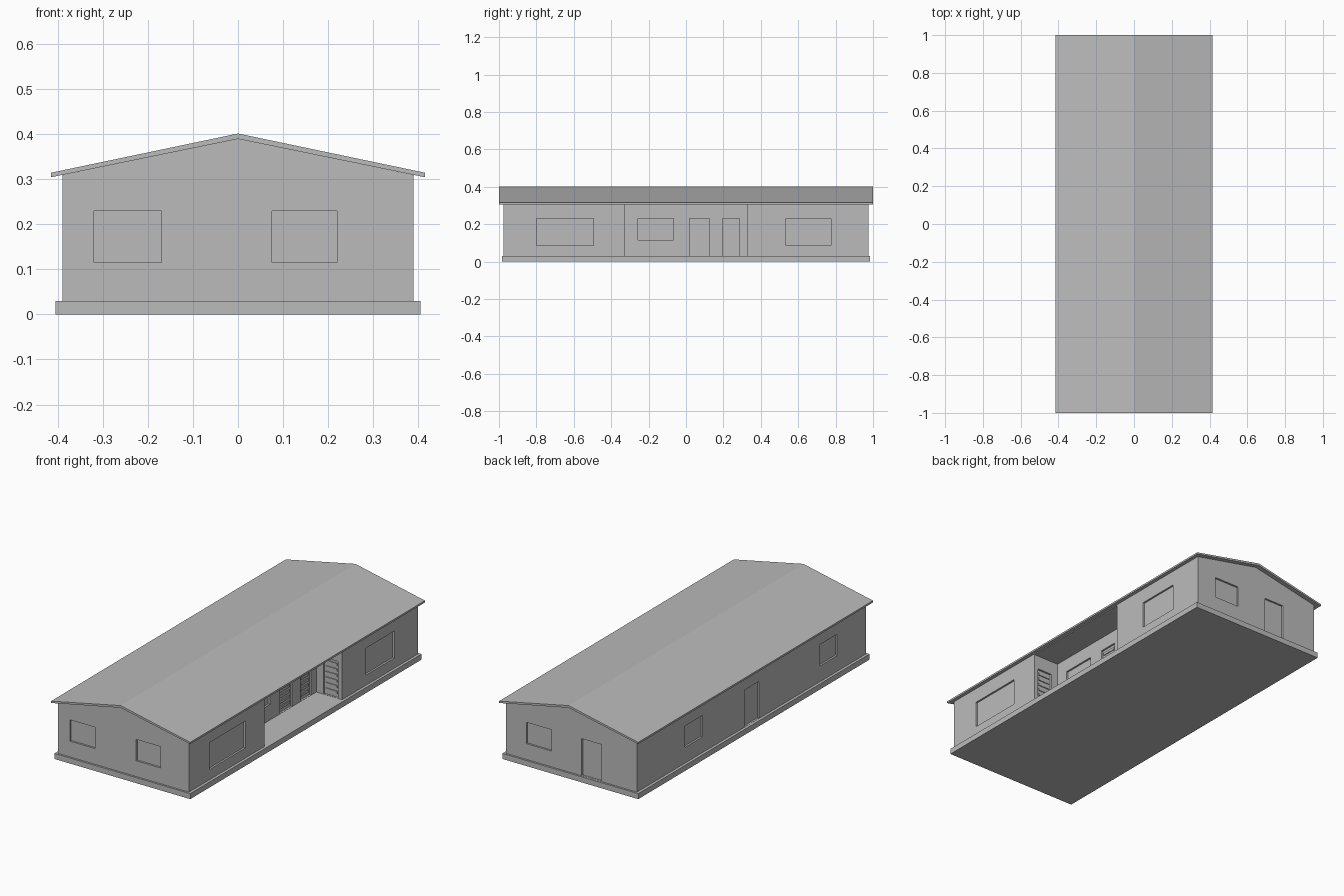
import bpy
import bmesh
from mathutils import Matrix, Vector

cube = bpy.data.objects.get("Cube")
if cube:
    bpy.data.objects.remove(cube, do_unlink=True)

grey = bpy.data.materials.new("plain grey")
grey.use_nodes = True
GREY = (0.5, 0.5, 0.5, 1)
grey.diffuse_color = GREY
grey.node_tree.nodes["Principled BSDF"].inputs["Base Color"].default_value = GREY


def finish(name, bm):
    bmesh.ops.recalc_face_normals(bm, faces=bm.faces)
    mesh = bpy.data.meshes.new(name)
    bm.to_mesh(mesh)
    bm.free()
    mesh.materials.append(grey)
    obj = bpy.data.objects.new(name, mesh)
    bpy.context.scene.collection.objects.link(obj)
    return obj


def boxes(name, spans):
    """One object from boxes, each given as x, y and z ranges."""
    bm = bmesh.new()
    for span in spans:
        centre = Vector([(a + b) / 2 for a, b in span])
        size = [abs(b - a) for a, b in span]
        matrix = Matrix.Translation(centre) @ Matrix.Diagonal((*size, 1))
        bmesh.ops.create_cube(bm, size=1, matrix=matrix)
    return finish(name, bm)


def prism(name, profile, half_length):
    """Extrude an x-z outline along y."""
    bm = bmesh.new()
    face = bm.faces.new([bm.verts.new((x, -half_length, z)) for x, z in profile])
    new = bmesh.ops.extrude_face_region(bm, geom=[face])["geom"]
    verts = [g for g in new if isinstance(g, bmesh.types.BMVert)]
    bmesh.ops.translate(bm, verts=verts, vec=(0, 2 * half_length, 0))
    return finish(name, bm)


def cut(target, cutter):
    cutter.hide_render = True
    mod = target.modifiers.new("cut", "BOOLEAN")
    mod.operation = "DIFFERENCE"
    mod.solver = "EXACT"
    mod.object = cutter
    bpy.context.view_layer.objects.active = target
    bpy.ops.object.modifier_apply(modifier=mod.name)
    bpy.data.objects.remove(cutter, do_unlink=True)


WALL_X, WALL_Y = 0.39, 0.975
FLOOR, CEILING = 0.03, 0.305
PORCH_X, PORCH_Y = 0.236, 0.33
DEPTH = 0.01
WINDOW, BIG_WINDOW, DOOR = (0.115, 0.23), (0.085, 0.23), (FLOOR + 0.001, 0.23)

# Foundation slab
boxes("foundation", [((-0.405, 0.405), (-0.985, 0.985), (0, FLOOR))])

# Gabled walls with an open porch in the long side
walls = prism("walls", [(-WALL_X, FLOOR), (WALL_X, FLOOR), (WALL_X, 0.31),
                        (0, 0.391), (-WALL_X, 0.31)], WALL_Y)
cut(walls, boxes("porch_cutter", [((PORCH_X, 0.5), (-PORCH_Y, PORCH_Y), (0, CEILING))]))


# Shallow window and door recesses: wall axis, wall position, outward sign, span, heights
openings = [
    ("y", -WALL_Y, -1, (-0.32, -0.17), WINDOW),
    ("y", -WALL_Y, -1, (0.075, 0.22), WINDOW),
    ("y", WALL_Y, 1, (0.12, 0.27), WINDOW),
    ("y", WALL_Y, 1, (-0.18, -0.06), DOOR),
    ("x", -WALL_X, -1, (0.415, 0.565), WINDOW),
    ("x", -WALL_X, -1, (-0.065, 0.055), DOOR),
    ("x", -WALL_X, -1, (-0.73, -0.585), WINDOW),
    ("x", WALL_X, 1, (-0.80, -0.495), BIG_WINDOW),
    ("x", WALL_X, 1, (0.535, 0.775), BIG_WINDOW),
    ("x", PORCH_X, 1, (-0.257, -0.066), WINDOW),
]
porch_doors = [
    ("x", PORCH_X, 1, (0.02, 0.125), DOOR),
    ("x", PORCH_X, 1, (0.195, 0.285), DOOR),
    ("y", PORCH_Y, -1, (0.278, 0.366), DOOR),
    ("y", -PORCH_Y, 1, (0.278, 0.366), DOOR),
]


def span_box(axis, pos, sign, span, heights, inner, outer):
    through = tuple(sorted((pos - sign * inner, pos + sign * outer)))
    return (through, span, heights) if axis == "x" else (span, through, heights)


cut(walls, boxes("opening_cutter",
                 [span_box(*o, DEPTH, DEPTH) for o in openings + porch_doors]))

# Louvre slats in the porch doors
slats = []
for axis, pos, sign, (a, b), _ in porch_doors:
    for i in range(6):
        z = 0.05 + i * 0.03
        slats.append(span_box(axis, pos, sign, (a + 0.01, b - 0.01),
                              (z, z + 0.014), DEPTH, -0.005))
boxes("door_louvres", slats)

# Thin gabled roof with overhanging eaves
prism("roof", [(-0.415, 0.305), (0, 0.39), (0.415, 0.305),
               (0.415, 0.315), (0, 0.402), (-0.415, 0.315)], 1.0)
